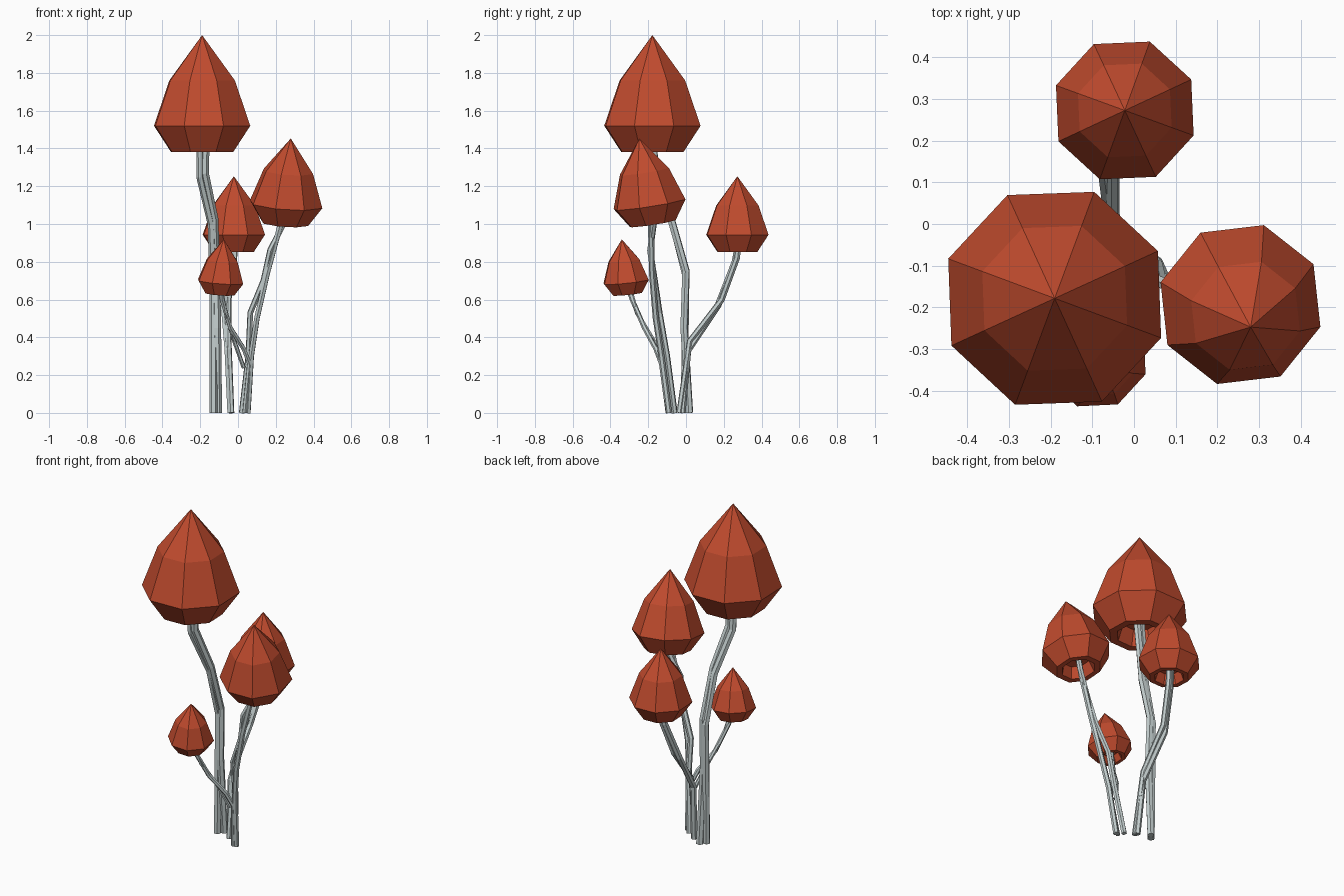
import bpy, bmesh, math
from mathutils import Vector, Matrix

cube = bpy.data.objects.get("Cube")
if cube:
    bpy.data.objects.remove(cube, do_unlink=True)


def make_material(name, rgb):
    mat = bpy.data.materials.new(name)
    mat.use_nodes = True
    colour = (*rgb, 1.0)
    mat.diffuse_color = colour
    bsdf = next(n for n in mat.node_tree.nodes if n.type == 'BSDF_PRINCIPLED')
    bsdf.inputs["Base Color"].default_value = colour
    return mat


RED = make_material("cap_red", (0.53, 0.07, 0.027))
GREY = make_material("stem_grey", (0.56, 0.63, 0.63))

SIDES = 8
# Cap profile (radius, height above the widest ring), from hollow to tip
PROFILE = [(0.10, -0.05), (0.13, -0.14), (0.175, -0.14), (0.272, 0.0), (0.185, 0.24)]
TIP = 0.48


def add_object(name, mesh, mat):
    mesh.materials.clear()
    mesh.materials.append(mat)
    obj = bpy.data.objects.new(name, mesh)
    bpy.context.scene.collection.objects.link(obj)
    return obj


def make_cap(name, centre, tip, scale, turn):
    """Eight-sided pointed cap with a hollow underside, leaning towards its tip."""
    bm = bmesh.new()
    rings = []
    for r, z in PROFILE:
        angles = [math.radians(turn) + math.tau * i / SIDES for i in range(SIDES)]
        rings.append([bm.verts.new((r * math.cos(a), r * math.sin(a), z)) for a in angles])
    for low, high in zip(rings, rings[1:]):
        for i in range(SIDES):
            j = (i + 1) % SIDES
            bm.faces.new((low[i], low[j], high[j], high[i]))
    apex = bm.verts.new((0, 0, TIP))
    for i in range(SIDES):
        bm.faces.new((rings[-1][i], rings[-1][(i + 1) % SIDES], apex))
    bm.faces.new(list(reversed(rings[0])))
    bmesh.ops.recalc_face_normals(bm, faces=bm.faces)
    lean = Vector((0, 0, 1)).rotation_difference(Vector(tip) - Vector(centre))
    bm.transform(Matrix.Translation(centre) @ lean.to_matrix().to_4x4() @ Matrix.Scale(scale, 4))
    mesh = bpy.data.meshes.new(name)
    bm.to_mesh(mesh)
    bm.free()
    return add_object(name, mesh, RED)


def make_strand(name, radius, points):
    """Six-sided bent strand swept along a path."""
    curve = bpy.data.curves.new(name + "_path", 'CURVE')
    curve.dimensions = '3D'
    curve.bevel_depth = radius
    curve.bevel_resolution = 1
    curve.use_fill_caps = True
    spline = curve.splines.new('POLY')
    spline.points.add(len(points) - 1)
    for p, co in zip(spline.points, points):
        p.co = (*co, 1.0)
    spline.use_smooth = False
    path = bpy.data.objects.new(name + "_path", curve)
    mesh = bpy.data.meshes.new_from_object(path)
    bpy.data.objects.remove(path)
    for poly in mesh.polygons:
        poly.use_smooth = False
    return add_object(name, mesh, GREY)


# Caps
make_cap("tall_cap", (-0.19, -0.178, 1.52), (-0.19, -0.178, 2.0), 1.0, 24.6)
make_cap("left_cap", (0.255, -0.193, 1.105), (0.28, -0.248, 1.46), 0.735, 29)
make_cap("back_cap", (-0.022, 0.272, 0.943), (-0.022, 0.272, 1.25), 0.645, 25)
make_cap("small_cap", (-0.092, -0.317, 0.695), (-0.075, -0.34, 0.92), 0.47, 25)

# Tall stem
make_strand("tall_stem_outer", 0.021, [(-0.13, -0.01, 0), (-0.13, 0.0, 0.72),
            (-0.14, -0.07, 1.0), (-0.2, -0.16, 1.25), (-0.2, -0.18, 1.48)])
make_strand("tall_stem_inner", 0.021, [(-0.105, 0.018, 0), (-0.11, -0.01, 0.45), (-0.115, 0.0, 0.75),
            (-0.125, -0.08, 1.03), (-0.175, -0.16, 1.27), (-0.17, -0.18, 1.48)])

# Left stem
make_strand("left_stem_front", 0.016, [(0.052, -0.09, 0), (0.07, -0.13, 0.3), (0.1, -0.16, 0.5),
            (0.155, -0.18, 0.74), (0.22, -0.185, 0.98), (0.24, -0.185, 1.07)])
make_strand("left_stem_back", 0.016, [(0.02, -0.06, 0), (0.055, -0.1, 0.3), (0.065, -0.14, 0.53),
            (0.135, -0.165, 0.7), (0.17, -0.19, 0.86), (0.24, -0.17, 1.0), (0.25, -0.175, 1.07)])

# Back stem
make_strand("back_stem_outer", 0.018, [(-0.04, -0.02, 0), (-0.055, 0.01, 0.33),
            (-0.075, 0.17, 0.57), (-0.04, 0.26, 0.8), (-0.03, 0.28, 0.91)])
make_strand("back_stem_inner", 0.016, [(-0.035, -0.035, 0), (-0.05, 0.02, 0.38),
            (-0.05, 0.19, 0.6), (-0.02, 0.27, 0.82), (-0.015, 0.28, 0.91)])

# Small stem
make_strand("small_stem", 0.013, [(0.035, -0.095, 0), (0.06, -0.13, 0.26), (0.03, -0.16, 0.34),
            (-0.04, -0.22, 0.45), (-0.085, -0.285, 0.6), (-0.09, -0.31, 0.67)])
make_strand("small_stem_branch", 0.011, [(0.03, -0.12, 0.24), (-0.02, -0.17, 0.38),
            (-0.065, -0.26, 0.53), (-0.095, -0.3, 0.67)])
